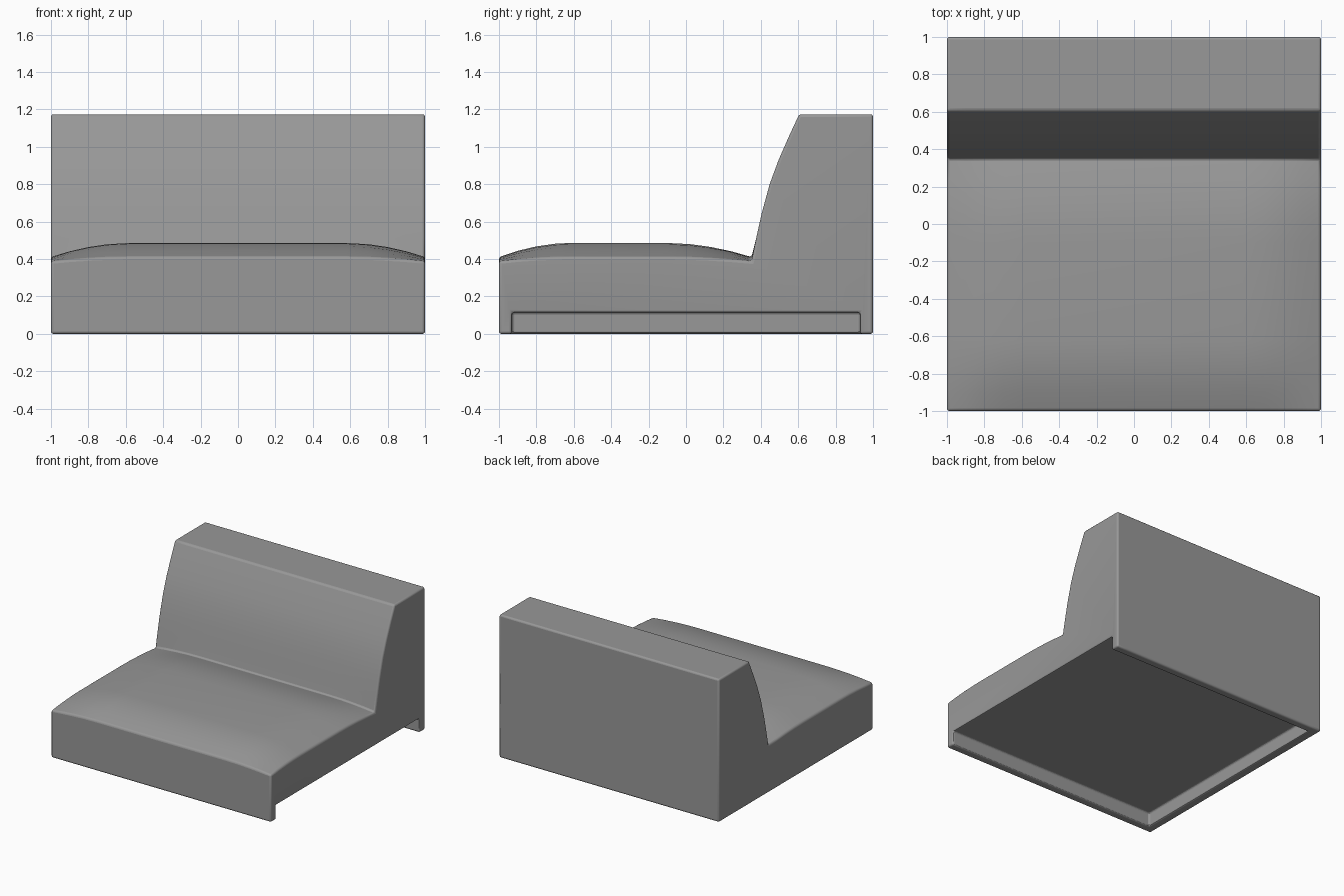
import bpy, bmesh

if "Cube" in bpy.data.objects:
    bpy.data.objects.remove(bpy.data.objects["Cube"])


def cushion(t):
    # Rounded rise from an edge (0) to the flat middle (1)
    t = max(0.0, min(1.0, t))
    return 1 - (1 - t) ** 1.9


def seat_z(x, y):
    fx = cushion((1 - abs(x)) / 0.42)
    fy = cushion(min((y + 1) / 0.38, (0.35 - y) / 0.45))
    return 0.388 + 0.023 * (fx + fy) + 0.052 * fx * fy


# Side profile swept across the width: domed seat and curved backrest
xs = [-1, -0.9, -0.8, -0.7, -0.58, 0.58, 0.7, 0.8, 0.9, 1]
seat_ys = [-1, -0.9, -0.8, -0.7, -0.62, -0.1, 0.02, 0.13, 0.24, 0.35]
back_curve = [(0.375, 0.51), (0.405, 0.645), (0.447, 0.80), (0.495, 0.93),
              (0.55, 1.055), (0.605, 1.174), (1, 1.174), (1, 0)]

bm = bmesh.new()
rings = []
for x in xs:
    points = [(-1, 0)] + [(y, seat_z(x, y)) for y in seat_ys] + back_curve
    rings.append([bm.verts.new((x, y, z)) for y, z in points])
for a, b in zip(rings, rings[1:]):
    for i in range(len(a)):
        j = (i + 1) % len(a)
        bm.faces.new((a[i], a[j], b[j], b[i]))
bm.faces.new(rings[0])
bm.faces.new(rings[-1])
bmesh.ops.recalc_face_normals(bm, faces=bm.faces[:])
mesh = bpy.data.meshes.new("sofa_section")
bm.to_mesh(mesh)
bm.free()
sofa = bpy.data.objects.new("sofa_section", mesh)
bpy.context.collection.objects.link(sofa)

# Dark grey fabric
fabric = bpy.data.materials.new("dark_grey_fabric")
fabric.diffuse_color = (0.315, 0.315, 0.315, 1)
fabric.use_nodes = True
fabric.node_tree.nodes["Principled BSDF"].inputs["Base Color"].default_value = fabric.diffuse_color
mesh.materials.append(fabric)

# Underside recess, open on the right side only
bpy.ops.mesh.primitive_cube_add(size=1, location=(0.135, 0, 0.01))
cutter = bpy.context.object
cutter.name = "underside_cutter"
cutter.scale = (2.13, 1.86, 0.21)
cutter.data.materials.append(fabric)
cutter.hide_render = True
cutter.hide_set(True)
cut = sofa.modifiers.new("recess", 'BOOLEAN')
cut.operation = 'DIFFERENCE'
cut.solver = 'EXACT'
cut.object = cutter

# Softened upholstery edges
bevel = sofa.modifiers.new("soft_edges", 'BEVEL')
bevel.width = 0.014
bevel.segments = 3
bevel.limit_method = 'ANGLE'
bevel.angle_limit = 0.7

bpy.context.view_layer.objects.active = sofa
sofa.select_set(True)
bpy.ops.object.shade_smooth_by_angle(angle=0.6)
